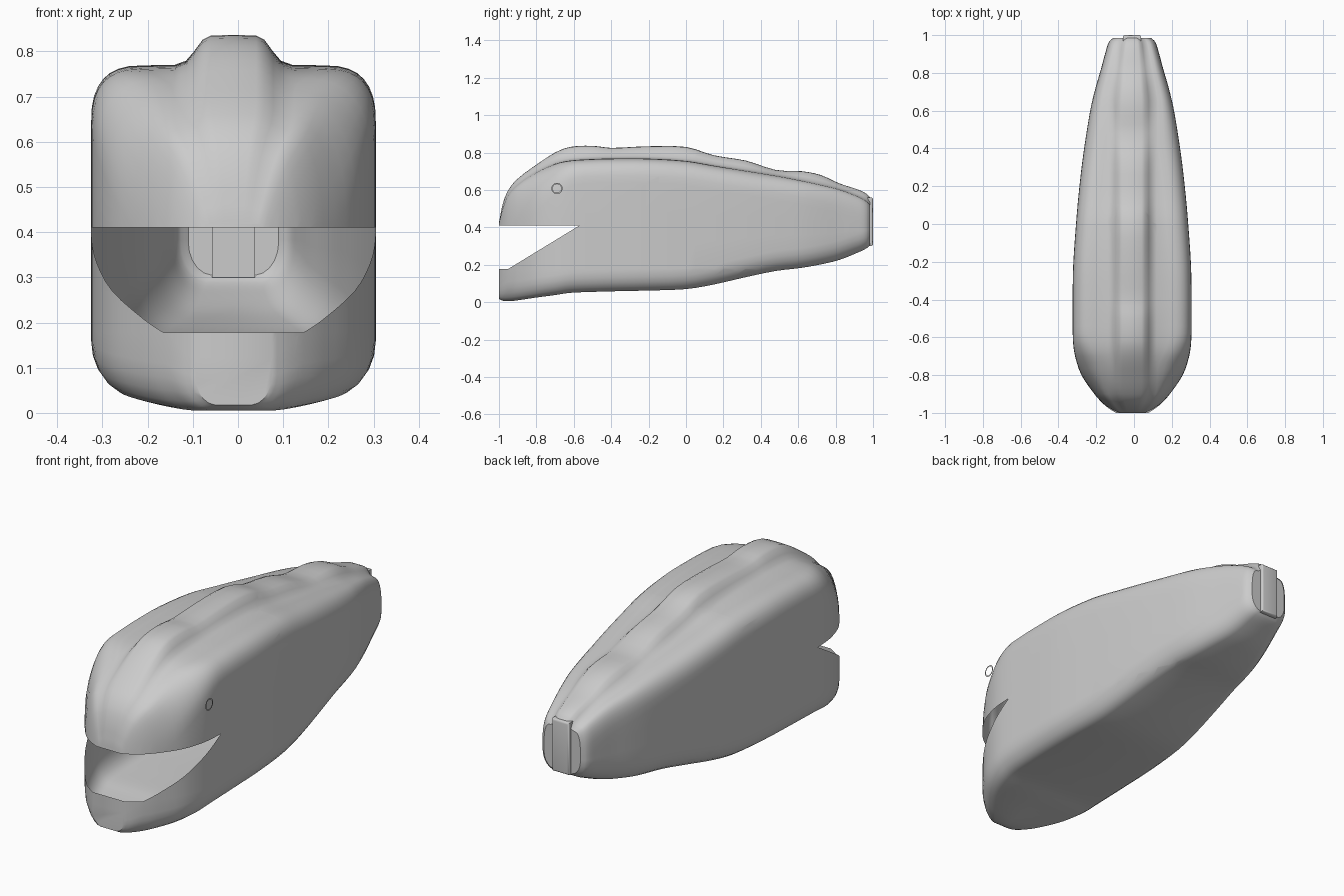
import bpy, bmesh, math
from mathutils import Vector

if "Cube" in bpy.data.objects:
    bpy.data.objects.remove(bpy.data.objects["Cube"])

CX = -0.01          # body axis; the eye ring sits just outside the right side
grey = bpy.data.materials.new("plain grey")
grey.diffuse_color = (0.6, 0.6, 0.6, 1)
grey.use_nodes = True
grey.node_tree.nodes["Principled BSDF"].inputs["Base Color"].default_value = grey.diffuse_color

def finish(name, bm, angle=35):
    me = bpy.data.meshes.new(name)
    bm.to_mesh(me)
    bm.free()
    me.materials.append(grey)
    ob = bpy.data.objects.new(name, me)
    bpy.context.collection.objects.link(ob)
    bpy.ops.object.select_all(action='DESELECT')
    ob.select_set(True)
    bpy.context.view_layer.objects.active = ob
    bpy.ops.object.shade_smooth_by_angle(angle=math.radians(angle))
    return ob

# stations along the body: y, half width, ridge top, shoulder, bottom
ROWS = [
    (-1.00, .085, .425, .42, .018), (-.98, .118, .525, .50, .008),
    (-.95, .155, .60, .57, .005), (-.90, .200, .66, .625, .01),
    (-.80, .268, .735, .695, .025), (-.70, .302, .80, .74, .038),
    (-.62, .313, .83, .757, .05), (-.50, .315, .836, .765, .055),
    (-.40, .315, .825, .768, .058), (-.22, .312, .833, .768, .062),
    (0.00, .297, .830, .755, .07), (.15, .284, .785, .73, .095),
    (.32, .265, .757, .703, .134), (.48, .242, .707, .677, .167),
    (.62, .218, .70, .65, .184), (.72, .194, .68, .628, .202),
    (.82, .165, .635, .603, .226), (.92, .138, .602, .565, .266),
    (.965, .122, .58, .54, .288), (.985, .10, .56, .52, .305)]

def spline(i, t):
    a, b, c, d = (ROWS[min(max(j, 0), len(ROWS) - 1)] for j in (i - 1, i, i + 1, i + 2))
    h = c[0] - b[0]
    out = [b[0] + h * t]
    for k in range(1, 5):
        m0 = (c[k] - a[k]) / (c[0] - a[0]) * h
        m1 = (d[k] - b[k]) / (d[0] - b[0]) * h
        out.append((2*t**3 - 3*t*t + 1) * b[k] + (t**3 - 2*t*t + t) * m0
                   + (3*t*t - 2*t**3) * c[k] + (t**3 - t*t) * m1)
    return out

def half_section(y, w, top, sh, bot):
    """Right half outline from the ridge down to the belly."""
    h = top - sh
    k = min(1, w / .21)
    pts = [(0, top), (.05*k, top - .02*h), (.068*k, top - .14*h),
           (.088*k, sh + .48*h), (.105*k, sh + .17*h), (.13*k, sh + .02*h)]
    head = min(1, max(0, (-.6 - y) / .25))
    rx = min(.115 + .07*head, w - .135*k)
    rz = min(.13 + .1*head, (sh - bot) * .5)
    for i in range(9):                       # rounded shoulder
        a = i / 8 * math.pi / 2
        e = .75 + .25*head
        pts.append((w - rx + rx * math.sin(a)**e, sh - rz + rz * math.cos(a)**e
                    if i < 8 else sh - rz))
    c = min(.075, w * .5)
    z0, z1 = sh - rz, bot + c * 1.3
    pts += [(w, z0 + (z1 - z0) * f) for f in (.33, .67)]
    for i in range(6):                       # rounded belly corner
        a = i / 5 * math.pi / 2
        pts.append((w - c + c * math.cos(a), bot + .008 + c*1.3 * (1 - math.sin(a)) - .008*i/5))
    pts.append((0, bot))
    return pts

# body shell, lofted through the stations
bm = bmesh.new()
rings = []
for i in range(len(ROWS)):
    for t in ((0, 1/3, 2/3) if i < len(ROWS) - 1 else (0,)):
        r = spline(i, t) if i < len(ROWS) - 1 else ROWS[-1]
        half = half_section(*r)
        loop = half + [(-x, z) for x, z in half[-2:0:-1]]
        rings.append([bm.verts.new((CX + x, r[0], z)) for x, z in loop])
for a, b in zip(rings, rings[1:]):
    n = len(a)
    for j in range(n):
        bm.faces.new((a[j], a[(j+1) % n], b[(j+1) % n], b[j]))
bm.faces.new(rings[0])
bm.faces.new(rings[-1])
bmesh.ops.recalc_face_normals(bm, faces=bm.faces)

# open mouth: cut along jaw lines and remove the wedge between
slope = (.41 - .178) / (.95 - .57)
for co, no in (((0, 0, .41), (0, 0, 1)), ((0, 0, .178), (0, 0, 1)),
               ((0, -.57, .41), (0, -slope, 1))):
    geom = bm.verts[:] + bm.edges[:] + bm.faces[:]
    bmesh.ops.bisect_plane(bm, geom=geom, dist=1e-5, plane_co=co, plane_no=Vector(no).normalized())
gone = []
for f in bm.faces:
    c = f.calc_center_median()
    if c.y < -.57 and max(.178, .41 + slope * (c.y + .57)) < c.z < .41:
        gone.append(f)
bmesh.ops.delete(bm, geom=gone, context='FACES')
finish("body_shell", bm)

# raised strip down the blunt tail end
bm = bmesh.new()
bmesh.ops.create_cube(bm, size=1)
for v in bm.verts:
    v.co = (CX + v.co.x * .096, .985 + v.co.y * .03, .43 + v.co.z * .26)
edges = [e for e in bm.edges if all(v.co.y > .99 for v in e.verts)]
bmesh.ops.bevel(bm, geom=edges, offset=.01, segments=3, affect='EDGES', profile=.5)
finish("tail_strip", bm)

# thin flat eye ring on the right side
bm = bmesh.new()
N = 24
circ = [[bm.verts.new((.325, -.69 + r * math.cos(2*math.pi*i/N), .608 + r * math.sin(2*math.pi*i/N)))
         for i in range(N)] for r in (.023, .03)]
for i in range(N):
    j = (i + 1) % N
    bm.faces.new((circ[0][i], circ[1][i], circ[1][j], circ[0][j]))
finish("eye_ring", bm)
